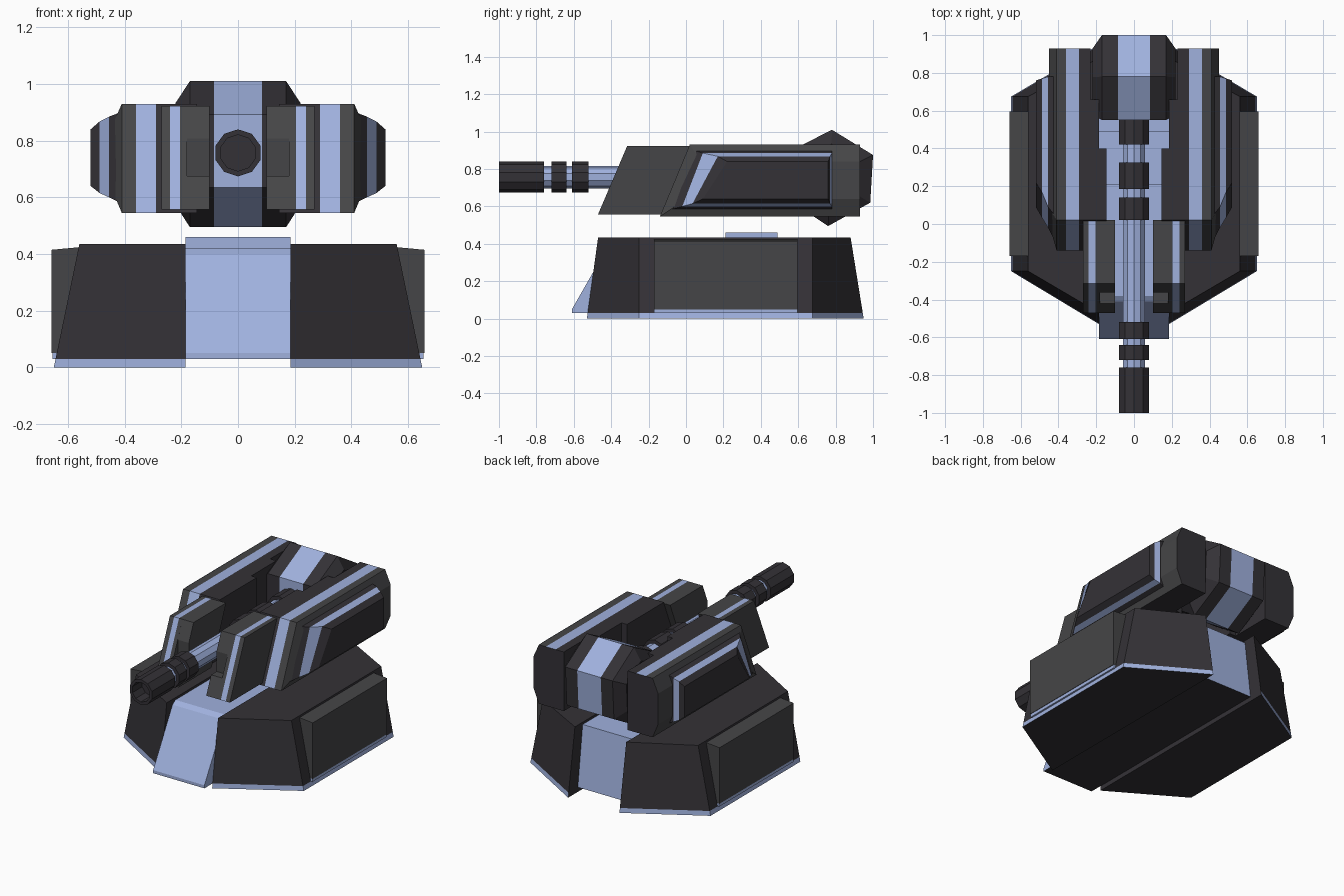
import bpy, bmesh, math
from mathutils import Vector

if "Cube" in bpy.data.objects:
    bpy.data.objects.remove(bpy.data.objects["Cube"])


def material(name, rgb):
    m = bpy.data.materials.new(name)
    m.diffuse_color = (*rgb, 1)
    m.use_nodes = True
    m.node_tree.nodes["Principled BSDF"].inputs["Base Color"].default_value = m.diffuse_color
    return m


DARK = material("dark", (0.034, 0.031, 0.037))
GREY = material("grey", (0.060, 0.060, 0.063))
BLUE = material("blue", (0.35, 0.44, 0.73))


def loft(name, loops, mats, mirror=False, dark_sides=()):
    """Skin equal-length loops, one material per band; faces towards dark_sides turn dark."""
    me = bpy.data.meshes.new(name)
    ob = bpy.data.objects.new(name, me)
    bpy.context.collection.objects.link(ob)
    slots = list(dict.fromkeys(list(mats) + [DARK]))
    for m in slots:
        me.materials.append(m)
    bm = bmesh.new()
    rings = [[bm.verts.new(p) for p in loop] for loop in loops]
    n = len(loops[0])
    for a, b, m in zip(rings, rings[1:], mats):
        for i in range(n):
            j = (i + 1) % n
            bm.faces.new((a[i], a[j], b[j], b[i])).material_index = slots.index(m)
    bm.faces.new(rings[0][::-1]).material_index = slots.index(mats[0])
    bm.faces.new(rings[-1]).material_index = slots.index(mats[-1])
    bmesh.ops.recalc_face_normals(bm, faces=bm.faces)
    for f in bm.faces:
        if any(f.normal.dot(Vector(d)) > 0.95 for d in dark_sides):
            f.material_index = slots.index(DARK)
    bm.to_mesh(me)
    bm.free()
    if mirror:
        mod = ob.modifiers.new("mirror", 'MIRROR')
        mod.use_axis = (True, False, False)
    return ob


DOWN, BACK, INWARD = (0, 0, -1), (0, 1, 0), (-1, 0, 0)


def across(name, sections, mats, mirror=False, dark_sides=()):
    """Sections are (x, [(y, z), ...])."""
    return loft(name, [[(x, y, z) for y, z in prof] for x, prof in sections], mats, mirror, dark_sides)


def slab(name, xs, prof, mats, mirror=False, dark_sides=()):
    return across(name, [(x, prof) for x in xs], mats, mirror, dark_sides)


def box(name, x, y, z, mat, mirror=False):
    return slab(name, x, [(y[0], z[0]), (y[1], z[0]), (y[1], z[1]), (y[0], z[1])], [mat], mirror)


def tube(name, rings, mats):
    """Ten-sided turning along y; rings are (y, radius)."""
    return loft(name, [[(r * math.sin(i * math.tau / 10), y, 0.757 + r * math.cos(i * math.tau / 10))
                        for i in range(10)] for y, r in rings], mats)


# base halves: tapered half octagons with a blue foot strip
def base_ring(z):
    t = z / 0.435
    x, f, b = 0.65 - 0.09 * t, -0.53 + 0.06 * t, 0.95 - 0.07 * t
    return [(0.185, f, z), (x, -0.25, z), (x, 0.675, z), (0.185, b, z)]


loft("base_half", [base_ring(z) for z in (0, 0.03, 0.435)], [BLUE, DARK], True, [DOWN, INWARD])

# armour panels on the sides of the base
loft("base_side_panel", [[(0.55, y, 0.05), (0.658, y, 0.05), (0.658, y, 0.415), (0.55, y, 0.425)]
                         for y in (-0.17, 0.595)], [GREY], True)
box("panel_trim", (0.56, 0.655), (-0.17, 0.595), (0.03, 0.05), BLUE, True)

# central spine of the base with front ramp and turret pad
slab("base_spine", (-0.185, 0.185),
     [(-0.61, 0.03), (-0.61, 0.05), (-0.41, 0.40), (-0.38, 0.42), (0.80, 0.42), (0.85, 0.03)],
     [BLUE], dark_sides=[DOWN])
box("turret_pad", (-0.185, 0.185), (0.21, 0.49), (0.41, 0.46), BLUE)


# turret side bodies: striped slabs with raked fronts
def raked(back, z0=0.545, z1=0.93):
    return [(-0.14, z0), (0.02, z1), (back, z1), (back, z0)]


slab("body_inner_step", (0.145, 0.186), raked(0.40), [DARK], True)
slab("body_middle_step", (0.185, 0.231), raked(0.66), [DARK], True)
hull = raked(0.93)
side = [(0.0, 0.64), (0.08, 0.84), (0.93, 0.84), (0.93, 0.64)]
across("body", [(0.23, hull), (0.29, hull), (0.36, hull), (0.41, hull), (0.45, side)],
       [DARK, BLUE, GREY, GREY], True, [DOWN, BACK])


# outer pods: stepped frustum with a blue band
def pod_ring(x, front_low, front_high, back, z0, z1):
    return (x, [(front_low, z0), (front_high, z1), (back, z1), (back, z0)])


across("pod", [pod_ring(0.415, -0.10, 0.04, 0.78, 0.58, 0.90),
               pod_ring(0.455, -0.02, 0.09, 0.78, 0.60, 0.885),
               pod_ring(0.488, 0.035, 0.17, 0.77, 0.615, 0.868),
               pod_ring(0.52, 0.09, 0.22, 0.76, 0.64, 0.84)], [DARK, BLUE, DARK], True)

# forward cheek plates beside the barrel, notched on their inner half
slab("cheek_plate", (0.18, 0.205, 0.24, 0.27),
     [(-0.47, 0.558), (-0.315, 0.922), (0.02, 0.922), (-0.13, 0.558)], [GREY, BLUE, GREY], True)
slab("cheek_plate_inner", (0.10, 0.18),
     [(-0.47, 0.558), (-0.42, 0.675), (-0.363, 0.675), (-0.363, 0.807), (-0.315, 0.922),
      (0.02, 0.922), (-0.13, 0.558)], [GREY], True)

# rear counterweight: six-sided block with a blue stripe and tapered ends
block = [(0.55, 0.892), (0.78, 1.01), (1.0, 0.875), (0.985, 0.62), (0.76, 0.495), (0.55, 0.635)]
end = [(0.58 if y < 0.6 else 0.775 + (y - 0.775) * 0.68, 0.755 + (z - 0.755) * 0.7) for y, z in block]
across("counterweight", [(-0.22, end), (-0.17, block), (-0.085, block), (0.085, block), (0.17, block), (0.22, end)],
       [DARK, DARK, BLUE, DARK, DARK])

# barrel: blue core, dark collars and hollow muzzle
tube("barrel_core", [(-0.88, 0.06), (0.57, 0.06)], [BLUE])
for i, (y0, y1) in enumerate([(-0.72, -0.64), (-0.61, -0.52), (0.02, 0.14), (0.185, 0.325), (0.42, 0.56)]):
    tube(f"barrel_collar_{i + 1}", [(y0, 0.083), (y1, 0.083)], [DARK])
tube("muzzle", [(-0.76, 0.083), (-1.0, 0.083), (-1.0, 0.064), (-0.90, 0.064)], [DARK] * 3)
